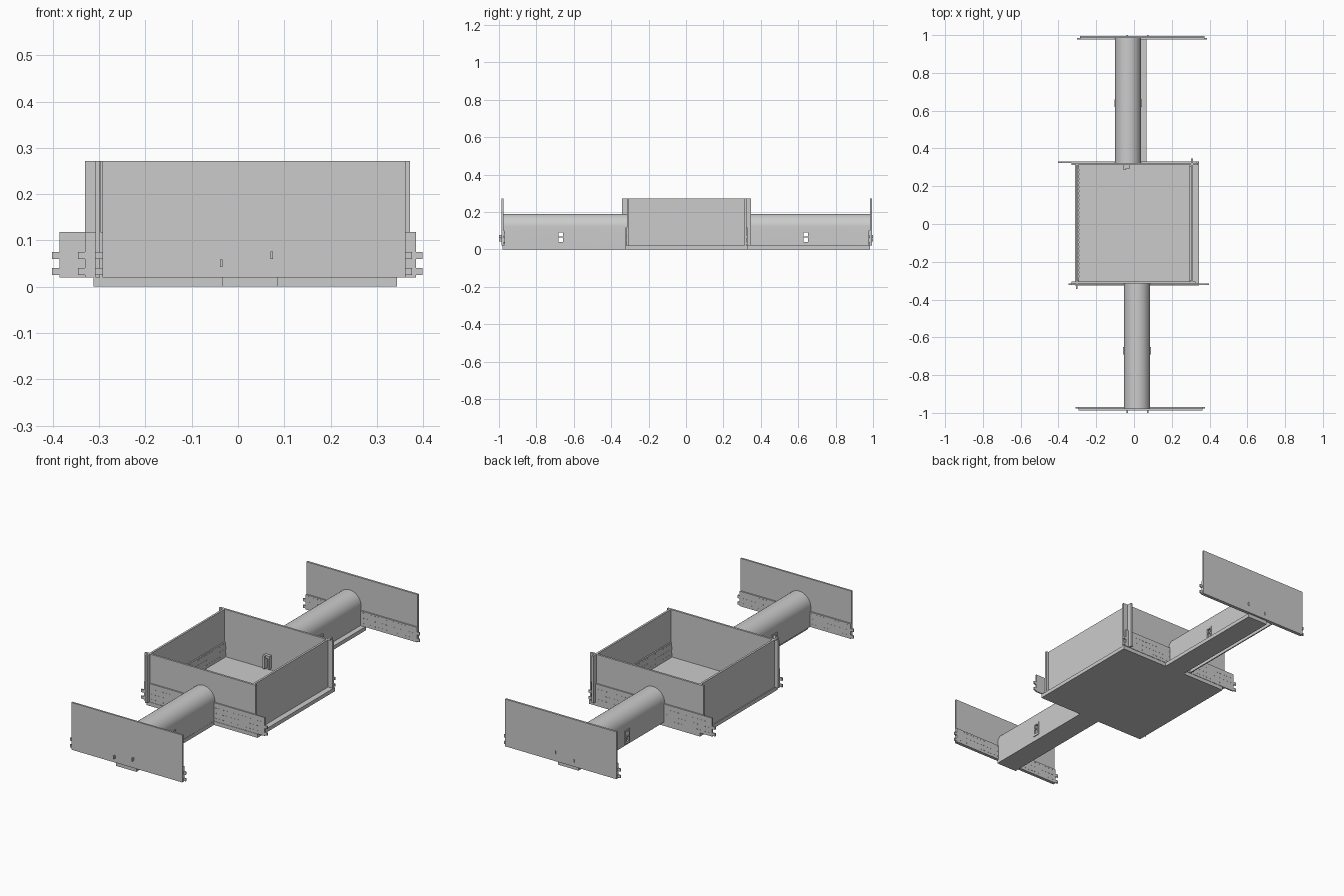
import bpy, bmesh, math

if "Cube" in bpy.data.objects:
    bpy.data.objects.remove(bpy.data.objects["Cube"])


def boxes(name, parts):
    """One mesh made of several boxes, each (x0, x1, y0, y1, z0, z1)."""
    bm = bmesh.new()
    for x0, x1, y0, y1, z0, z1 in parts:
        for v in bmesh.ops.create_cube(bm, size=1)["verts"]:
            v.co = (x0 if v.co.x < 0 else x1,
                    y0 if v.co.y < 0 else y1,
                    z0 if v.co.z < 0 else z1)
    me = bpy.data.meshes.new(name)
    bm.to_mesh(me)
    bm.free()
    ob = bpy.data.objects.new(name, me)
    bpy.context.collection.objects.link(ob)
    return ob


BASE, TOP, STRIP = 0.02, 0.272, 0.118


def orient(part, along_y):
    a0, a1, b0, b1, z0, z1 = part
    return (b0, b1, a0, a1, z0, z1) if along_y else part


def wall(name, lo, hi, face, back, strip_lo, strip_hi, strip_top=STRIP, along_y=False):
    """Tall panel plus a perforated low strip on the 'face' side, with end connectors."""
    s = 1 if face > back else -1
    y0, y1 = sorted((face, back))
    f0, f1 = sorted((face, face + s * 0.007))
    panel = [(lo, hi, y0, y1, BASE, TOP)]
    strip = [(strip_lo, strip_hi, f0, f1, BASE, strip_top)]
    for z in (0.025, 0.06):
        strip.append((strip_lo - 0.016, strip_lo, f0, f1, z, z + 0.015))
        strip.append((strip_hi, strip_hi + 0.014, f0, f1, z, z + 0.015))
    # rows of small dashes across the strip
    d0, d1 = sorted((face + s * 0.006, face + s * 0.008))
    for z in (0.035, 0.062, 0.09):
        if z > strip_top - 0.01:
            continue
        n = int((strip_hi - strip_lo) / 0.022)
        for i in range(1, n):
            x = strip_lo + i * (strip_hi - strip_lo) / n
            strip.append((x - 0.004, x + 0.004, d0, d1, z, z + 0.003))
    boxes(name + "_panel", [orient(p, along_y) for p in panel])
    boxes(name + "_strip", [orient(p, along_y) for p in strip])


def tunnel(name, x0, x1, y0, y1, window_y):
    """Hollow arched passage with a framed window on both sides."""
    cx, r, spring, n = (x0 + x1) / 2, (x1 - x0) / 2, 0.121, 28
    t = 0.006

    def profile(rad):
        arc = [(cx + rad * math.cos(math.pi * i / n),
                spring + rad * math.sin(math.pi * i / n)) for i in range(n + 1)]
        return [(cx + rad, BASE)] + arc + [(cx - rad, BASE)]

    loop = profile(r) + profile(r - t)[::-1]
    bm = bmesh.new()
    face = bm.faces.new([bm.verts.new((x, y0, z)) for x, z in loop])
    ext = bmesh.ops.extrude_face_region(bm, geom=[face])
    for v in ext["geom"]:
        if isinstance(v, bmesh.types.BMVert):
            v.co.y = y1
    bmesh.ops.recalc_face_normals(bm, faces=bm.faces)
    me = bpy.data.meshes.new(name)
    bm.to_mesh(me)
    bm.free()
    ob = bpy.data.objects.new(name, me)
    bpy.context.collection.objects.link(ob)
    bpy.context.view_layer.objects.active = ob
    ob.select_set(True)
    bpy.ops.object.shade_smooth_by_angle(angle=math.radians(30))
    ob.select_set(False)

    # window opening
    cutter = boxes(name + "_window_cutter", [
        (x0 - 0.05, x1 + 0.05, window_y - 0.012, window_y + 0.012, 0.04, 0.09)])
    cutter.hide_render = True
    cutter.hide_viewport = True
    mod = ob.modifiers.new("window", "BOOLEAN")
    mod.operation, mod.object, mod.solver = "DIFFERENCE", cutter, "EXACT"

    # raised window frames
    frame = []
    for a, b in ((x0 - 0.004, x0), (x1, x1 + 0.004)):
        w = window_y
        frame += [(a, b, w - 0.02, w - 0.012, 0.027, 0.1),
                  (a, b, w + 0.012, w + 0.02, 0.027, 0.1),
                  (a, b, w - 0.012, w + 0.012, 0.09, 0.1),
                  (a, b, w - 0.012, w + 0.012, 0.027, 0.04),
                  (a, b, w - 0.012, w + 0.012, 0.062, 0.068)]
    boxes(name + "_window_frame", frame)


# floors
boxes("box_floor", [(-0.3125, 0.343, -0.325, 0.328, 0, BASE)])
boxes("front_tunnel_floor", [(-0.035, 0.086, -0.98, -0.325, 0, BASE)])
boxes("back_tunnel_floor", [(-0.055, 0.066, 0.328, 0.985, 0, BASE)])

# central box: front and back strips outside, side strips inside
wall("box_front", -0.33, 0.325, -0.316, -0.305, -0.33, 0.384)
wall("box_back", -0.33, 0.34, 0.323, 0.312, -0.386, 0.33)
wall("box_left", -0.325, 0.315, -0.297, -0.308, -0.3, 0.308, 0.1, along_y=True)
wall("box_right", -0.308, 0.328, 0.302, 0.313, -0.3, 0.308, 0.1, along_y=True)

# end plates with strips on the inner side
wall("front_plate", -0.293, 0.362, -0.977, -0.987, -0.293, 0.362, 0.1)
wall("back_plate", -0.285, 0.372, 0.984, 0.995, -0.285, 0.372, 0.1)

# arched passages
tunnel("front_tunnel", -0.053, 0.085, -0.977, -0.316, -0.67)
tunnel("back_tunnel", -0.1, 0.038, 0.323, 0.984, 0.64)

# corner posts where the walls interlock
posts = []
for x, y in ((-0.303, -0.331), (0.308, 0.336)):
    posts.append((x - 0.005, x + 0.005, y - 0.012, y + 0.012, BASE, TOP))
boxes("corner_posts", posts)

# small pins through the plates and a bracket inside the box
boxes("plate_pins", [(x - 0.003, x + 0.003, y0, y1, z, z + 0.016)
                     for y0, y1 in ((-1.0, -0.985), (0.99, 1.0))
                     for x, z in ((-0.036, 0.043), (0.073, 0.06))])
boxes("inner_bracket", [(-0.055, -0.043, 0.285, 0.312, 0.03, 0.1),
                        (-0.03, -0.02, 0.295, 0.312, 0.03, 0.1),
                        (-0.043, -0.03, 0.295, 0.312, 0.085, 0.1)])
